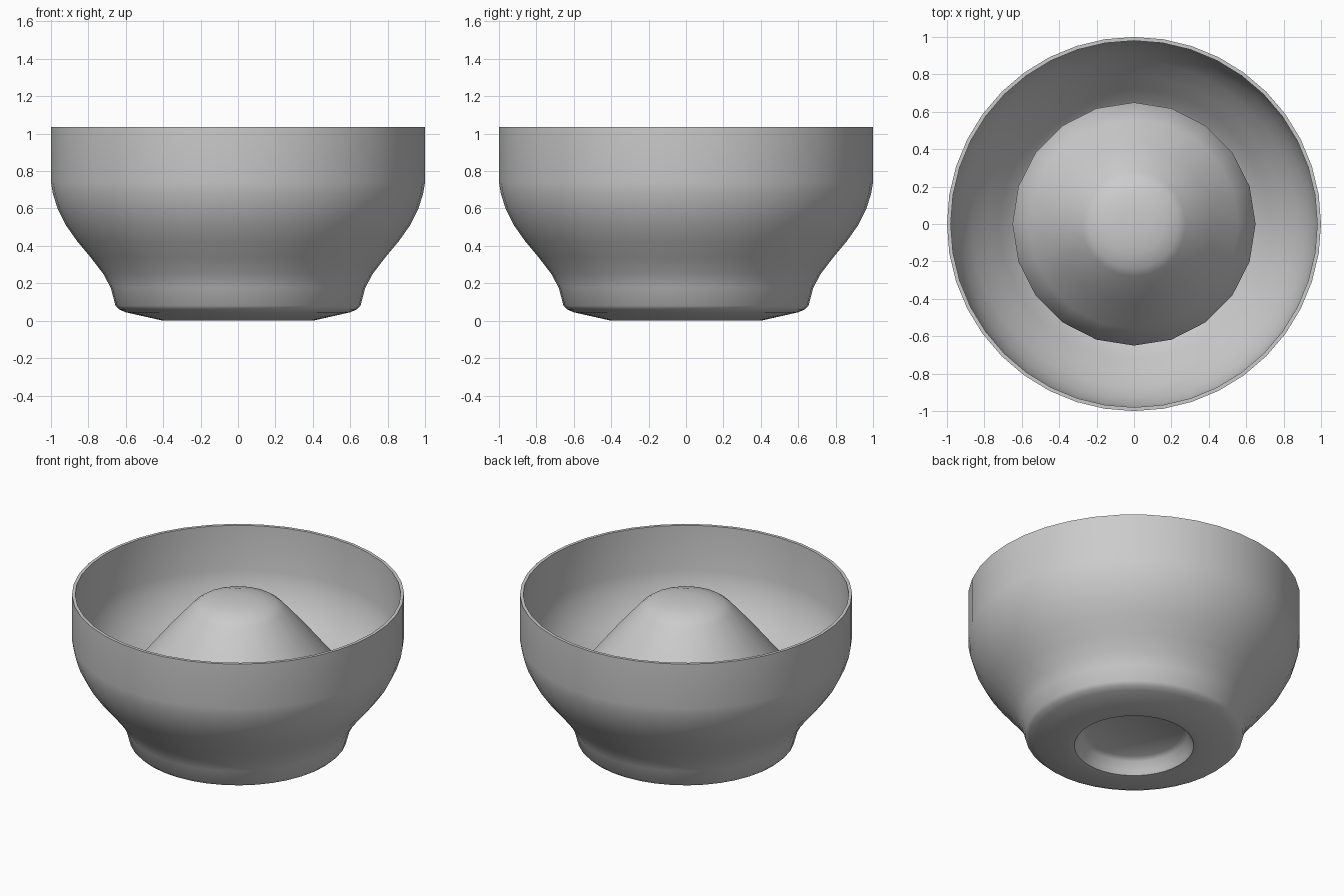
import bpy, math

if "Cube" in bpy.data.objects:
    bpy.data.objects.remove(bpy.data.objects["Cube"])

def lathe(name, profile, sides, angle):
    # Revolve (radius, height) points about z; radius 0 makes a pole
    verts, faces, rings = [], [], []
    for r, z in profile:
        n = 1 if r == 0 else sides
        rings.append((len(verts), n))
        for i in range(n):
            a = 2 * math.pi * i / sides
            verts.append((r * math.cos(a), r * math.sin(a), z))
    for (a, na), (b, nb) in zip(rings, rings[1:]):
        for i in range(sides):
            j = (i + 1) % sides
            if na == 1:
                faces.append((a, b + j, b + i))
            elif nb == 1:
                faces.append((a + i, a + j, b))
            else:
                faces.append((a + i, a + j, b + j, b + i))
    mesh = bpy.data.meshes.new(name)
    mesh.from_pydata(verts, [], faces)
    obj = bpy.data.objects.new(name, mesh)
    bpy.context.collection.objects.link(obj)
    bpy.ops.object.select_all(action='DESELECT')
    bpy.context.view_layer.objects.active = obj
    obj.select_set(True)
    bpy.ops.object.shade_smooth_by_angle(angle=math.radians(angle))
    return obj

# Bowl: recessed underside, flared outer wall, thin rim, inner wall and floor
bowl = lathe("bowl", [
    (0, 0.10), (0.29, 0.10), (0.32, 0.08), (0.345, 0.03), (0.36, 0.005), (0.40, 0),
    (0.60, 0.045), (0.635, 0.06), (0.655, 0.08), (0.68, 0.175), (0.72, 0.25),
    (0.785, 0.335), (0.86, 0.425), (0.92, 0.51), (0.965, 0.60), (0.99, 0.68),
    (1.0, 0.74), (1.0, 1.035), (0.98, 1.035), (0.98, 0.74), (0.965, 0.66),
    (0.93, 0.56), (0.87, 0.465), (0.79, 0.37), (0.72, 0.29), (0.66, 0.22),
    (0.58, 0.16), (0.40, 0.13), (0, 0.13)], 40, 50)

# Raised centre cone with rounded tip and upright foot
cone = lathe("centre_cone", [
    (0.65, 0.18), (0.65, 0.50), (0.56, 0.61), (0.42, 0.785), (0.28, 0.945),
    (0.24, 0.975), (0.16, 1.0), (0.08, 1.01), (0, 1.012)], 20, 40)
